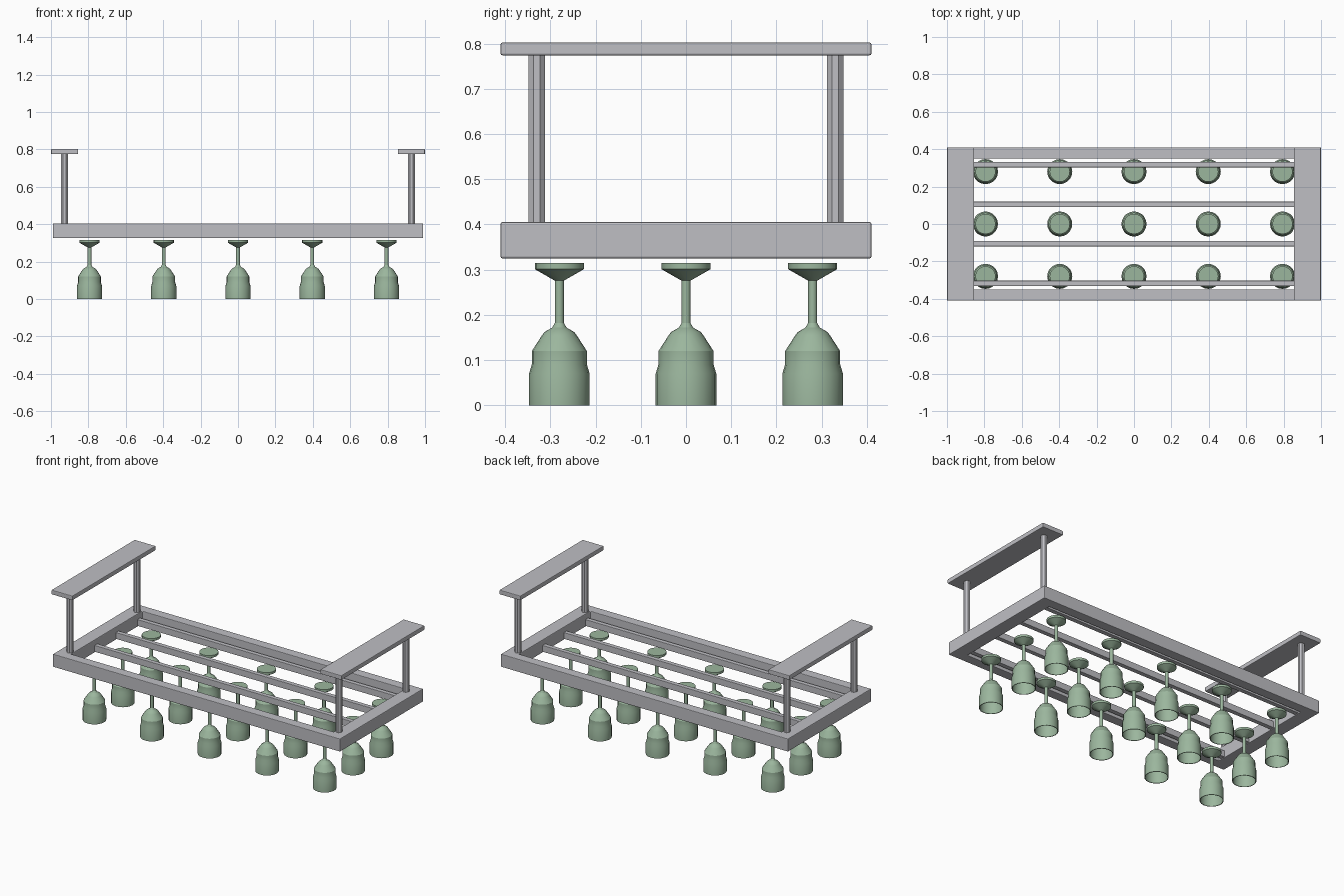
import bpy
import bmesh
from math import cos, sin, pi
from mathutils import Matrix

if "Cube" in bpy.data.objects:
    bpy.data.objects.remove(bpy.data.objects["Cube"], do_unlink=True)


def make_material(name, colour):
    mat = bpy.data.materials.new(name)
    mat.use_nodes = True
    mat.diffuse_color = colour
    mat.node_tree.nodes["Principled BSDF"].inputs["Base Color"].default_value = colour
    return mat


METAL = make_material("brushed grey", (0.52, 0.52, 0.55, 1))
GLASS = make_material("pale green", (0.33, 0.47, 0.34, 1))


def add_object(name, bm, mat, bevel=0.0):
    bmesh.ops.recalc_face_normals(bm, faces=bm.faces)
    mesh = bpy.data.meshes.new(name)
    bm.to_mesh(mesh)
    bm.free()
    mesh.materials.append(mat)
    obj = bpy.data.objects.new(name, mesh)
    bpy.context.collection.objects.link(obj)
    if bevel:
        mod = obj.modifiers.new("soft_edges", "BEVEL")
        mod.width = bevel
        mod.segments = 2
    return obj


def box(name, centre, size, bevel):
    bm = bmesh.new()
    bmesh.ops.create_cube(bm, size=1)
    bmesh.ops.scale(bm, vec=size, verts=bm.verts)
    bmesh.ops.translate(bm, vec=centre, verts=bm.verts)
    add_object(name, bm, METAL, bevel)


def bridge(bm, rings, closed):
    """Join successive vertex rings with quads."""
    pairs = list(zip(rings, rings[1:] + rings[:1]))
    for a, b in pairs if closed else pairs[:-1]:
        n = len(a)
        for i in range(n):
            j = (i + 1) % n
            bm.faces.new((a[i], a[j], b[j], b[i]))


# Rectangular frame, one continuous ring
bm = bmesh.new()
section = [(0.99, 0.41, 0.325), (0.99, 0.41, 0.405),
           (0.905, 0.35, 0.405), (0.905, 0.35, 0.325)]
corners = [(-1, -1), (1, -1), (1, 1), (-1, 1)]
bridge(bm, [[bm.verts.new((x * sx, y * sy, z)) for sx, sy in corners]
            for x, y, z in section], True)
add_object("frame", bm, METAL, 0.004)

# Glass rails between the frame ends
for i, y in enumerate((-0.317, -0.105, 0.105, 0.317)):
    box(f"rail_{i + 1}", (0, y, 0.35), (1.82, 0.028, 0.04), 0.002)

# Ceiling plates and their posts
for side, sx in (("right", -1), ("left", 1)):
    box(f"{side}_ceiling_plate", (sx * 0.927, 0, 0.788), (0.145, 0.82, 0.028), 0.004)
    for end, sy in (("front", -1), ("back", 1)):
        bm = bmesh.new()
        bmesh.ops.create_cone(bm, cap_ends=True, segments=8,
                              radius1=0.0195, radius2=0.0195, depth=0.38,
                              matrix=Matrix.Rotation(pi / 8, 4, "Z"))
        bmesh.ops.translate(bm, verts=bm.verts, vec=(sx * 0.927, sy * 0.33, 0.59))
        add_object(f"{end}_{side}_post", bm, METAL)

# Hanging glass: foot, stem, bowl outside, then bowl inside
profile = [(0.054, 0.315), (0.054, 0.301), (0.014, 0.278), (0.01, 0.276),
           (0.01, 0.182), (0.016, 0.172), (0.033, 0.162), (0.039, 0.154),
           (0.061, 0.12), (0.061, 0.09), (0.067, 0.07), (0.067, 0),
           (0.063, 0), (0.063, 0.07), (0.057, 0.09), (0.057, 0.118),
           (0.034, 0.152), (0.012, 0.165)]
SIDES = 20
bm = bmesh.new()
rings = [[bm.verts.new((r * cos(2 * pi * k / SIDES), r * sin(2 * pi * k / SIDES), z))
          for k in range(SIDES)] for r, z in profile]
bridge(bm, rings, False)
bm.faces.new(rings[0])
bm.faces.new(rings[-1])
first = add_object("glass_1", bm, GLASS)
bpy.context.view_layer.objects.active = first
first.select_set(True)
bpy.ops.object.shade_smooth_by_angle(angle=0.4)

# Three rows of five glasses share one mesh
spots = [(x * 0.397, y * 0.28) for y in (-1, 0, 1) for x in range(-2, 3)]
first.location = (*spots[0], 0)
for i, (x, y) in enumerate(spots[1:], 2):
    glass = bpy.data.objects.new(f"glass_{i}", first.data)
    glass.location = (x, y, 0)
    bpy.context.collection.objects.link(glass)
